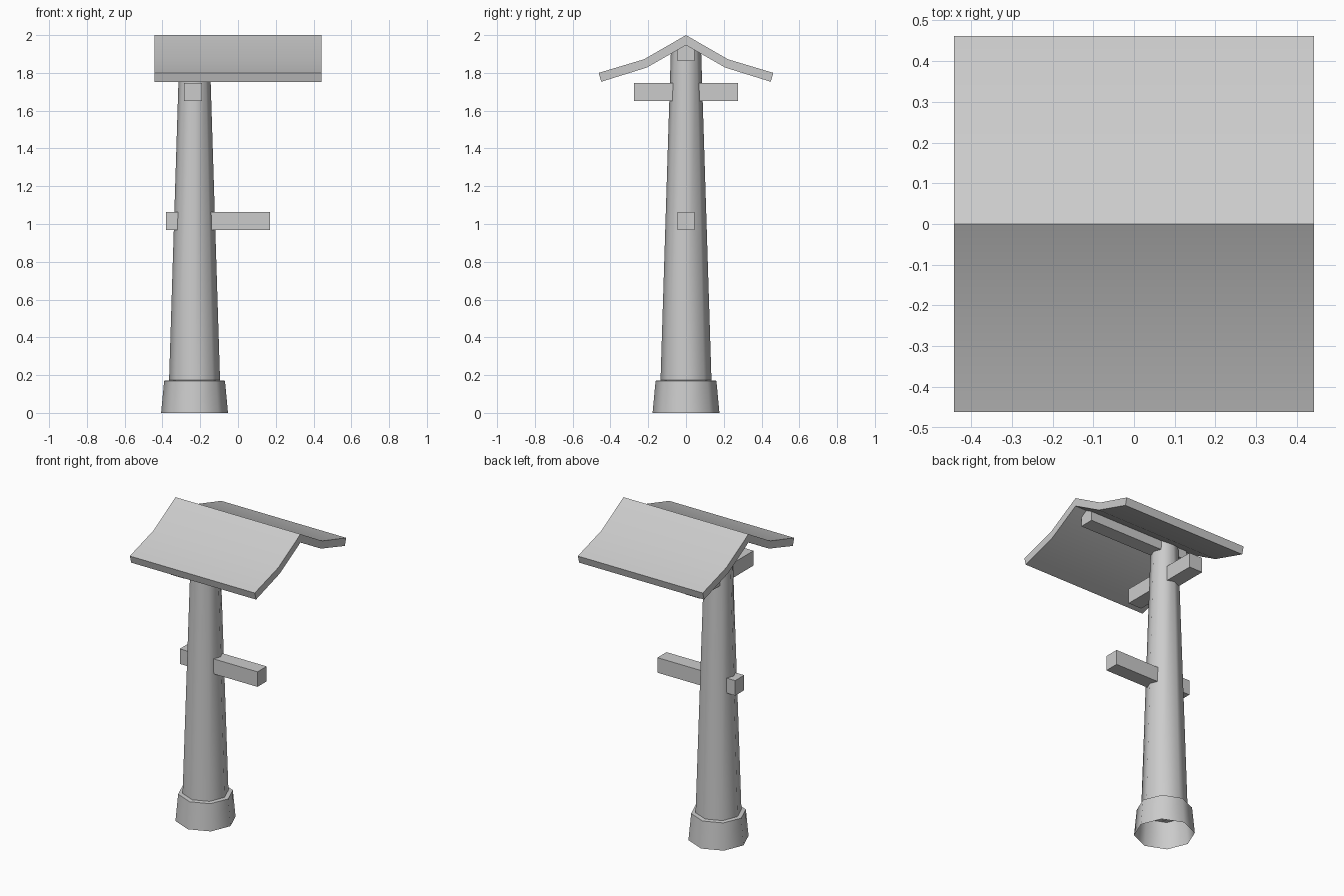
import bpy
import bmesh
from math import cos, sin, tau

if "Cube" in bpy.data.objects:
    bpy.data.objects.remove(bpy.data.objects["Cube"])

POST_X = -0.23


def finish(name, bm):
    bmesh.ops.recalc_face_normals(bm, faces=bm.faces)
    for f in bm.faces:
        f.smooth = True
    mesh = bpy.data.meshes.new(name)
    bm.to_mesh(mesh)
    bm.free()
    obj = bpy.data.objects.new(name, mesh)
    bpy.context.collection.objects.link(obj)
    return obj


def octagon_lathe(name, profile, cap_top=False):
    """Stack of eight-sided rings (radius, z), corners on the axes."""
    bm = bmesh.new()
    rings = [[bm.verts.new((POST_X + r * cos(tau * i / 8), r * sin(tau * i / 8), z))
              for i in range(8)] for r, z in profile]
    for a, b in zip(rings, rings[1:]):
        for i in range(8):
            j = (i + 1) % 8
            bm.faces.new((a[i], a[j], b[j], b[i]))
    if cap_top:
        bm.faces.new(rings[-1])
    return finish(name, bm)


def beam(name, lo, hi):
    """Square timber between two opposite corners."""
    bm = bmesh.new()
    bmesh.ops.create_cube(bm, size=1)
    for v in bm.verts:
        v.co = [l + (c + 0.5) * (h - l) for c, l, h in zip(v.co, lo, hi)]
    return finish(name, bm)


# Post: hollow-bottomed base with a ledge, and tapering column
octagon_lathe("post_base", [(0.177, 0), (0.161, 0.17), (0.133, 0.173)])
octagon_lathe("post_column", [(0.135, 0.17), (0.08, 1.92)], cap_top=True)

# Timbers through the post
beam("lower_crossbar", (-0.38, -0.046, 0.968), (0.17, 0.046, 1.064))
beam("upper_crossbar", (-0.285, -0.275, 1.652), (-0.19, 0.275, 1.747))
beam("ridge_beam", (-0.36, -0.046, 1.862), (0.36, 0.046, 1.955))

# Roof: bent gable profile extruded along x
outer = [(0.462, 1.80), (0.222, 1.872), (0, 2.0)]
inner = [(0.449, 1.753), (0.208, 1.828), (0, 1.947)]
bm = bmesh.new()


def mirrored(side):
    return side + [(-y, z) for y, z in reversed(side[:-1])]


sections = [[[bm.verts.new((x, y, z)) for y, z in mirrored(side)]
             for side in (outer, inner)] for x in (-0.442, 0.442)]
(o0, i0), (o1, i1) = sections
for a, b in ((o0, o1), (i0, i1), (o0, i0), (o1, i1)):
    for k in range(4):
        bm.faces.new((a[k], a[k + 1], b[k + 1], b[k]))
for k in (0, -1):
    bm.faces.new((o0[k], o1[k], i1[k], i0[k]))
roof = finish("roof", bm)

# Keep hard corners crisp on the roof and the post ledges
for obj in bpy.data.objects:
    obj.select_set(True)
bpy.context.view_layer.objects.active = roof
bpy.ops.object.shade_smooth_by_angle(angle=0.87)
